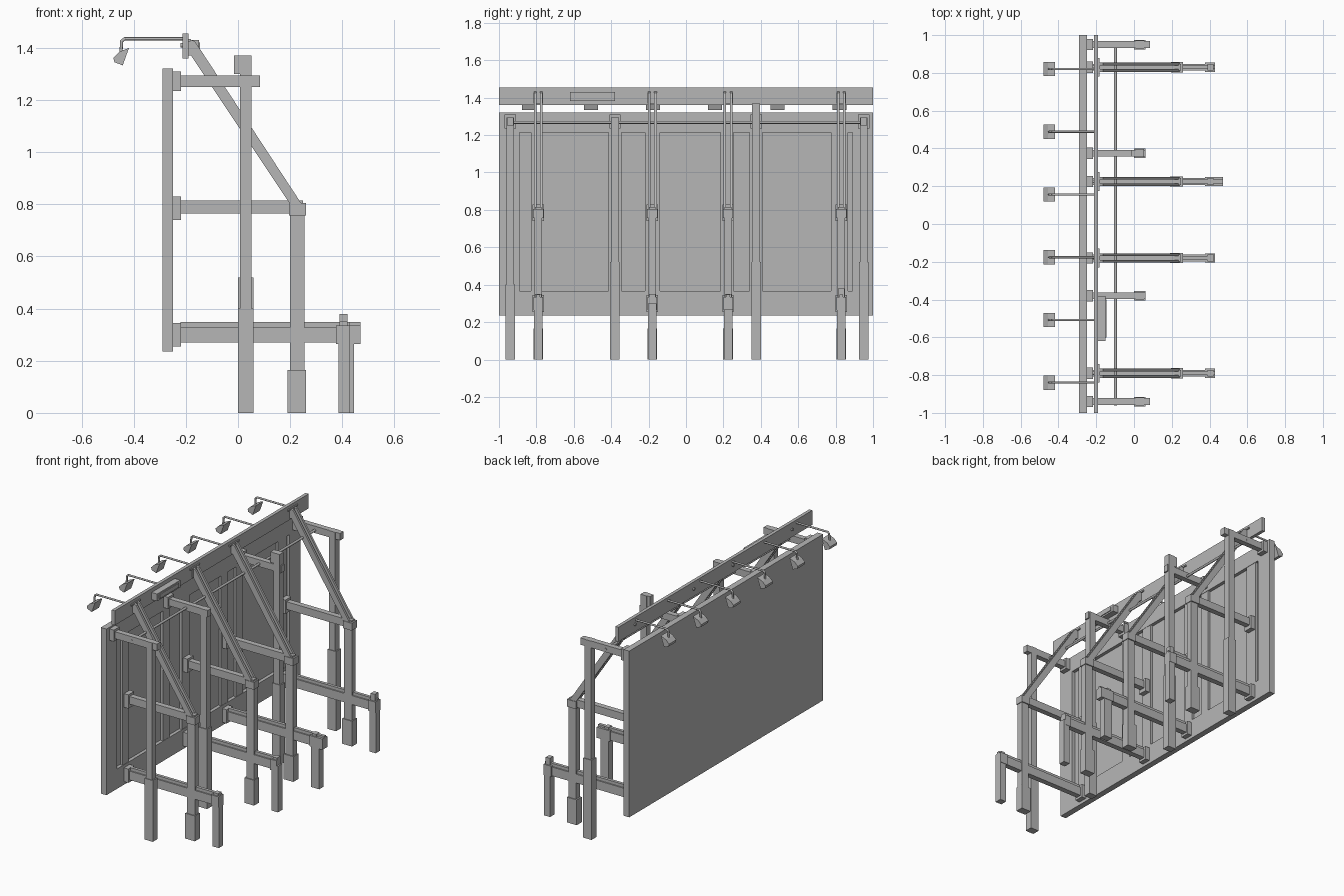
import bpy, bmesh, math
from mathutils import Vector

cube = bpy.data.objects.get("Cube")
if cube:
    bpy.data.objects.remove(cube, do_unlink=True)

mat = bpy.data.materials.new("weathered grey")
mat.use_nodes = True
GREY = (0.47, 0.47, 0.47, 1)
mat.diffuse_color = GREY
mat.node_tree.nodes["Principled BSDF"].inputs["Base Color"].default_value = GREY


def finish(name, bm):
    bmesh.ops.recalc_face_normals(bm, faces=bm.faces)
    mesh = bpy.data.meshes.new(name)
    bm.to_mesh(mesh)
    bm.free()
    mesh.materials.append(mat)
    obj = bpy.data.objects.new(name, mesh)
    bpy.context.collection.objects.link(obj)
    return obj


def prism(name, profile, y, width):
    """Extrude an (x, z) outline along y, centred on y."""
    bm = bmesh.new()
    face = bm.faces.new([bm.verts.new((x, y - width / 2, z)) for x, z in profile])
    out = bmesh.ops.extrude_face_region(bm, geom=[face])
    moved = [v for v in out["geom"] if isinstance(v, bmesh.types.BMVert)]
    bmesh.ops.translate(bm, verts=moved, vec=(0, width, 0))
    return finish(name, bm)


def box(name, x0, x1, z0, z1, y, width):
    return prism(name, [(x0, z0), (x1, z0), (x1, z1), (x0, z1)], y, width)


def rod(name, a, b, radius):
    a, b = Vector(a), Vector(b)
    bm = bmesh.new()
    bmesh.ops.create_cone(bm, cap_ends=True, segments=10, radius1=radius,
                          radius2=radius, depth=(b - a).length)
    turn = (b - a).to_track_quat("Z", "Y").to_matrix()
    bmesh.ops.rotate(bm, verts=bm.verts, matrix=turn, cent=(0, 0, 0))
    bmesh.ops.translate(bm, verts=bm.verts, vec=(a + b) / 2)
    obj = finish(name, bm)
    bpy.ops.object.select_all(action="DESELECT")
    obj.select_set(True)
    bpy.context.view_layer.objects.active = obj
    bpy.ops.object.shade_smooth_by_angle(angle=math.radians(40))
    return obj


# Display sheet with its backing frame
box("display_sheet", -0.29, -0.272, 0.235, 1.32, 0, 2)
box("backing_bottom_rail", -0.272, -0.25, 0.235, 0.365, 0, 2)
box("backing_top_rail", -0.272, -0.25, 1.215, 1.32, 0, 2)
for side in (-1, 1):
    box("backing_side_rail", -0.272, -0.25, 0.365, 1.215, side * 0.945, 0.11)
for y, w in ((-0.8, 0.06), (-0.38, 0.07), (-0.18, 0.08), (0.22, 0.07), (0.375, 0.07), (0.82, 0.09)):
    box("backing_stud", -0.268, -0.252, 0.365, 1.215, y, w)

# Plank along the top with a control box on its back
box("top_plank", -0.212, -0.19, 1.36, 1.455, 0, 2)
box("control_box", -0.19, -0.15, 1.383, 1.43, -0.5, 0.24)
box("control_box_door", -0.15, -0.145, 1.393, 1.42, -0.5, 0.2)

# Tall frames: column, two arms, diagonal brace and short rear post
for y, reach in ((-0.79, 0.43), (-0.18, 0.42), (0.225, 0.47), (0.83, 0.43)):
    for z in (0.305, 0.79):
        box("arm_bracket", -0.25, -0.218, z - 0.05, z + 0.04, y, 0.06)
    box("middle_arm", -0.22, 0.25, 0.765, 0.815, y, 0.036)
    box("middle_joint", 0.195, 0.26, 0.757, 0.805, y, 0.055)
    box("column", 0.2, 0.255, 0.15, 0.8, y, 0.04)
    box("column_footing", 0.19, 0.26, 0, 0.165, y, 0.052)
    box("lower_arm", -0.22, reach, 0.27, 0.328, y, 0.036)
    box("lower_arm_cap", -0.22, reach, 0.328, 0.348, y, 0.02)
    box("lower_joint", 0.375, reach, 0.265, 0.335, y, 0.05)
    box("rear_post", 0.385, 0.445 if reach > 0.44 else 0.43, 0, 0.3, y, 0.045)
    box("rear_post_top", 0.39, 0.42, 0.3, 0.38 if y > 0.8 else 0.35, y, 0.035)
    for s in (-1, 1):
        prism("diagonal_brace", [(-0.19, 1.435), (-0.19, 1.385), (0.2, 0.8),
                                 (0.245, 0.8), (-0.165, 1.425)], y + s * 0.017, 0.014)
    box("brace_plate", -0.19, -0.182, 1.425, 1.435, y, 0.1)
    box("brace_web", -0.19, -0.18, 1.37, 1.43, y, 0.05)
    rod("plank_bolt", (-0.22, y, 1.41), (-0.2, y, 1.41), 0.009)

# Outer posts with sleeves and upper arms
for y, sleeve, top in ((-0.94, 0.4, 1.295), (-0.38, 0.52, 1.295),
                       (0.375, 0.52, 1.37), (0.95, 0.52, 1.295)):
    box("post", 0.008, 0.052, 0.3, top, y, 0.042)
    box("post_sleeve", 0, 0.06, 0, sleeve, y, 0.05)
    box("upper_arm", -0.22, 0.085 if abs(y) > 0.9 else 0.06, 1.25, 1.295, y, 0.036)
    box("upper_bracket", -0.25, -0.218, 1.235, 1.31, y, 0.06)
    if top > 1.3:
        box("post_head", -0.015, 0.05, 1.3, top, y, 0.036)
rod("tie_rod", (-0.098, -0.96, 1.268), (-0.098, 0.97, 1.268), 0.008)

# Lamps on bent arms reaching over the display
for i in range(6):
    y = -0.84 + i * 0.332
    rod("lamp_arm", (-0.19, y, 1.435), (-0.435, y, 1.435), 0.006)
    rod("lamp_elbow", (-0.432, y, 1.437), (-0.447, y, 1.425), 0.006)
    rod("lamp_drop", (-0.446, y, 1.428), (-0.449, y, 1.38), 0.006)
    prism("lamp_housing", [(-0.418, 1.4), (-0.455, 1.385), (-0.478, 1.362),
                           (-0.474, 1.345), (-0.442, 1.333)], y, 0.075)
